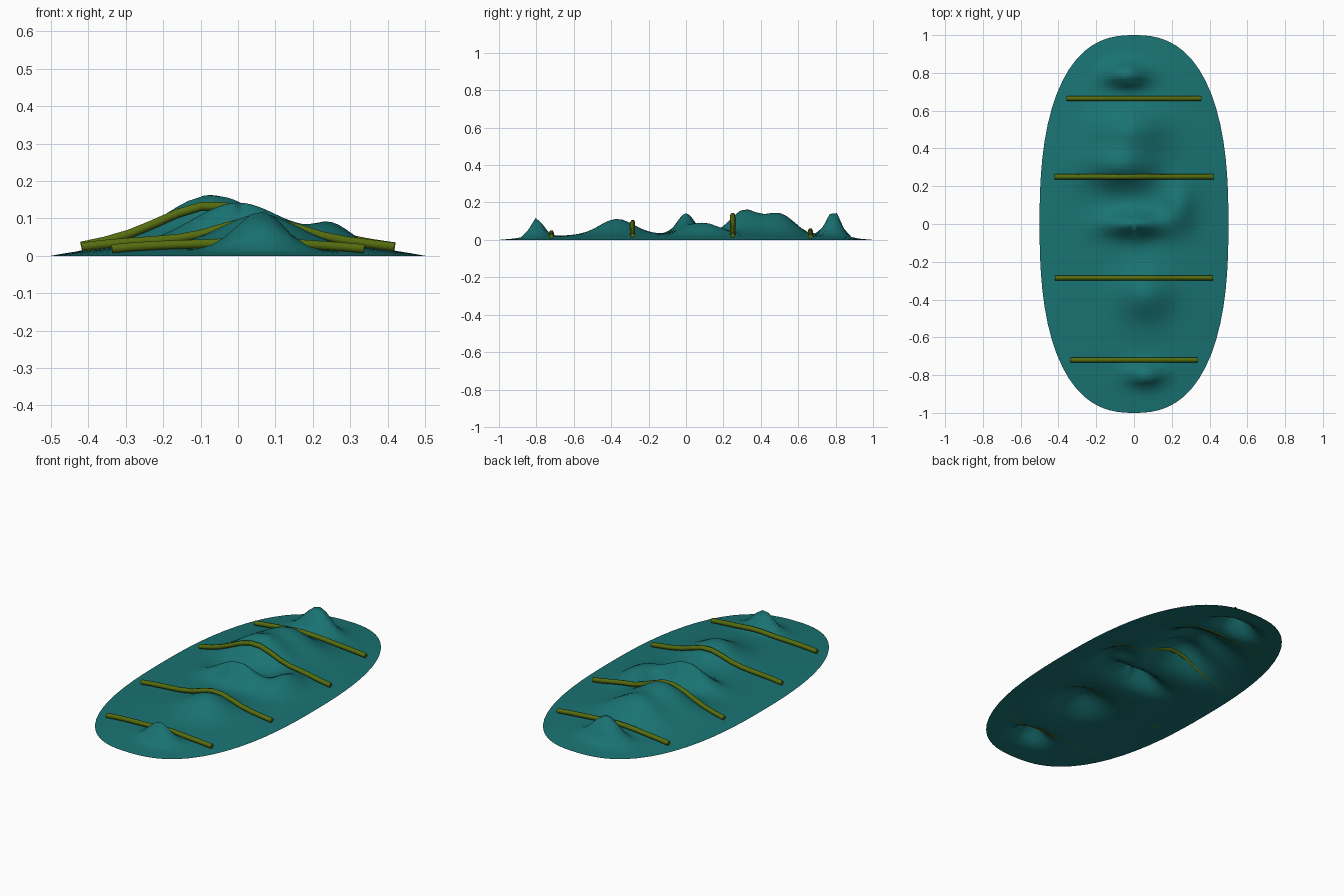
import bpy, bmesh, math

if "Cube" in bpy.data.objects:
    bpy.data.objects.remove(bpy.data.objects["Cube"])

def material(name, col):
    m = bpy.data.materials.new(name)
    m.diffuse_color = (*col, 1)
    m.use_nodes = True
    m.node_tree.nodes["Principled BSDF"].inputs["Base Color"].default_value = m.diffuse_color
    return m

teal = material("teal_cloth", (0.01, 0.17, 0.17))
olive = material("olive_cord", (0.09, 0.15, 0.005))
P = 2.5  # superellipse exponent of the outline

# Bumps under the cloth: x, y, height, spread x, spread y
BUMPS = [(0.06, -0.80, 0.105, 0.065, 0.035),
         (0.06, -0.37, 0.082, 0.10, 0.09),
         (0.00, 0.00, 0.11, 0.12, 0.045),
         (0.24, 0.10, 0.062, 0.06, 0.08),
         (-0.07, 0.31, 0.125, 0.13, 0.075),
         (-0.03, 0.50, 0.112, 0.13, 0.08),
         (-0.04, 0.79, 0.14, 0.075, 0.04)]

def height(x, y):
    r = (abs(x / 0.5) ** P + abs(y) ** P) ** (1 / P)
    edge = max(0.0, 1 - r ** 3)
    z = 0.032 * edge
    for bx, by, h, sx, sy in BUMPS:
        z += h * min(1, edge * 2.2) * math.exp(-((x - bx) / sx) ** 2 / 2 - ((y - by) / sy) ** 2 / 2)
    return z

# Draped sheet: concentric superellipse rings, open underneath
RINGS, SEG = 26, 72
bm = bmesh.new()
centre = bm.verts.new((0, 0, height(0, 0)))
prev = None
for i in range(1, RINGS + 1):
    ring = []
    for j in range(SEG):
        a = 2 * math.pi * j / SEG
        c, s = math.cos(a), math.sin(a)
        # even angular spread on the long oval
        k = (abs(c) ** P + abs(s) ** P) ** (-1 / P)
        r = i / RINGS
        x, y = 0.5 * c * k * r, s * k * r
        ring.append(bm.verts.new((x, y, height(x, y))))
    for j in range(SEG):
        n = (j + 1) % SEG
        if prev:
            bm.faces.new((prev[j], ring[j], ring[n], prev[n]))
        else:
            bm.faces.new((centre, ring[j], ring[n]))
    prev = ring
me = bpy.data.meshes.new("draped_sheet")
bm.to_mesh(me)
bm.free()
me.materials.append(teal)
for p in me.polygons:
    p.use_smooth = True
bpy.context.collection.objects.link(bpy.data.objects.new("draped_sheet", me))

# Binding cords following the cloth
def cord(name, y, n=14):
    half = 0.85 * 0.5 * (1 - abs(y) ** P) ** (1 / P)
    cu = bpy.data.curves.new(name, 'CURVE')
    cu.dimensions = '3D'
    cu.bevel_depth = 0.0135
    cu.bevel_resolution = 1
    cu.use_fill_caps = True
    sp = cu.splines.new('POLY')
    sp.points.add(n - 1)
    for i, pt in enumerate(sp.points):
        x = half * (2 * i / (n - 1) - 1)
        pt.co = (x, y, height(x, y) + 0.012, 1)
    cu.materials.append(olive)
    bpy.context.collection.objects.link(bpy.data.objects.new(name, cu))

for i, y in enumerate((-0.72, -0.285, 0.25, 0.665)):
    cord(f"cord_{i + 1}", y)
